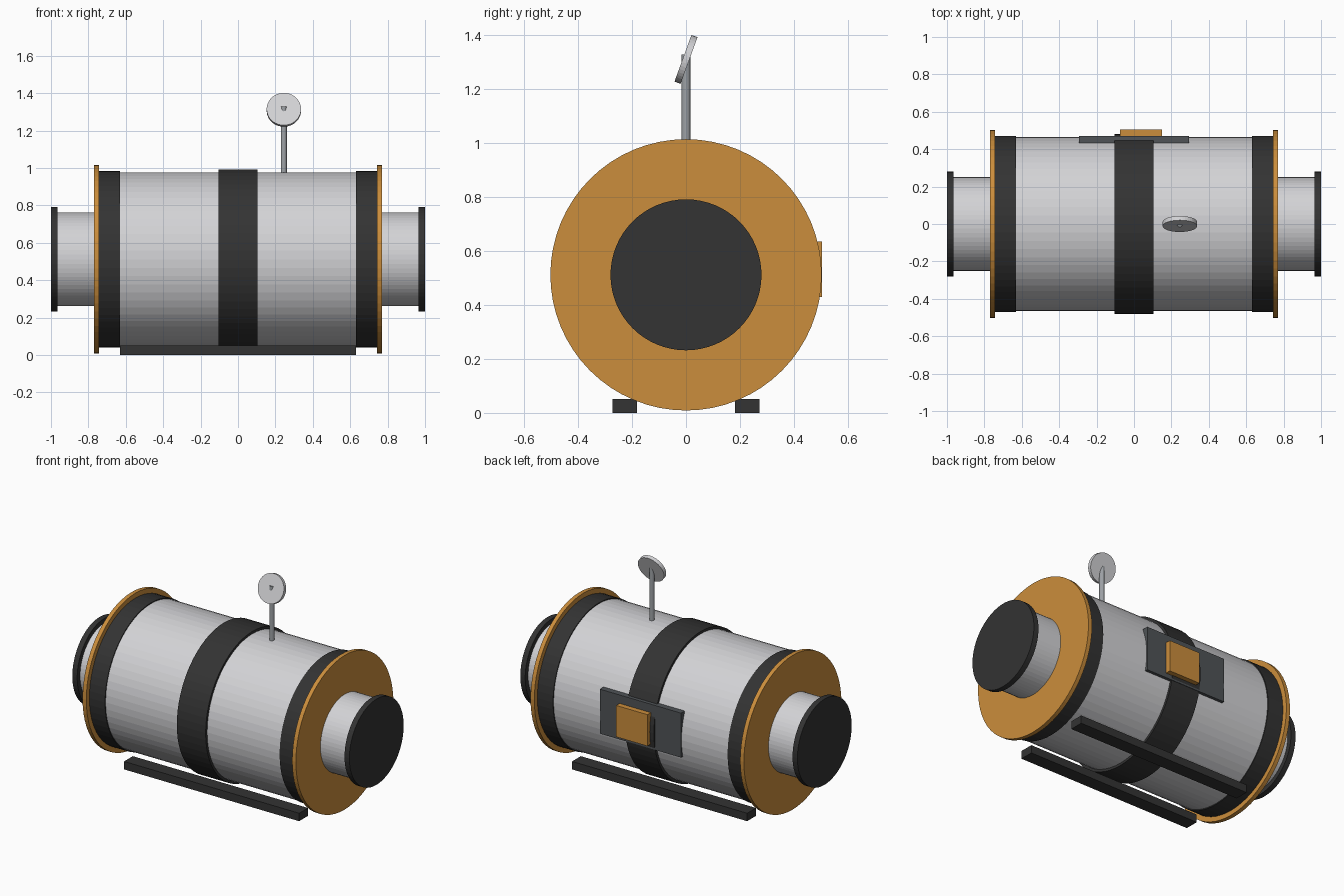
import bpy, math

cube = bpy.data.objects.get("Cube")
if cube:
    bpy.data.objects.remove(cube, do_unlink=True)


def material(name, rgb):
    m = bpy.data.materials.new(name)
    m.use_nodes = True
    m.diffuse_color = (*rgb, 1)
    m.node_tree.nodes["Principled BSDF"].inputs["Base Color"].default_value = (*rgb, 1)
    return m


silver = material("silver", (0.65, 0.65, 0.67))
black = material("charcoal", (0.033, 0.033, 0.033))
orange = material("orange", (0.6, 0.27, 0.045))
slate = material("slate", (0.08, 0.088, 0.095))
grey = material("steel_grey", (0.34, 0.36, 0.38))

AXIS = 0.512  # height of the drum axis


def finish(name, mat):
    ob = bpy.context.object
    ob.name = ob.data.name = name
    ob.data.materials.append(mat)
    return ob


def drum(name, x0, x1, radius, mat, sides=64):
    """Cylinder lying along x between x0 and x1."""
    bpy.ops.mesh.primitive_cylinder_add(
        vertices=sides, radius=radius, depth=abs(x1 - x0),
        location=((x0 + x1) / 2, 0, AXIS), rotation=(0, math.pi / 2, 0))
    return finish(name, mat)


def box(name, lo, hi, mat):
    """Box between two opposite corners."""
    bpy.ops.mesh.primitive_cube_add(
        size=1, location=[(a + b) / 2 for a, b in zip(lo, hi)])
    bpy.context.object.scale = [b - a for a, b in zip(lo, hi)]
    bpy.ops.object.transform_apply(location=False, rotation=False, scale=True)
    return finish(name, mat)


# Main tank and centre band
drum("tank_body", -0.75, 0.75, 0.465, silver)
drum("centre_band", -0.105, 0.103, 0.481, black)

# Matching ends: band, flange, neck and cap
for side, s in (("left", 1), ("right", -1)):
    drum(side + "_end_band", s * 0.63, s * 0.745, 0.471, black)
    drum(side + "_flange", s * 0.743, s * 0.77, 0.503, orange)
    drum(side + "_neck", s * 0.76, s * 0.97, 0.25, silver)
    drum(side + "_cap", s * 0.965, s, 0.28, black)

# Support rails
for side, y in (("front", -0.227), ("back", 0.227)):
    box(side + "_rail", (-0.632, y - 0.045, 0), (0.632, y + 0.045, 0.052), black)

# Back panel with raised cover
box("back_panel", (-0.293, 0.432, 0.4), (0.293, 0.47, 0.69), slate)
box("panel_cover", (-0.075, 0.468, 0.43), (0.15, 0.505, 0.635), orange)

# Mast and tilted dish
bpy.ops.mesh.primitive_cylinder_add(
    vertices=16, radius=0.016, depth=0.38, location=(0.245, 0, 1.14))
finish("mast", grey)
bpy.ops.mesh.primitive_cylinder_add(
    vertices=40, radius=0.092, depth=0.024, location=(0.245, 0, 1.311),
    rotation=(math.radians(70), 0, 0))
finish("dish", silver)
